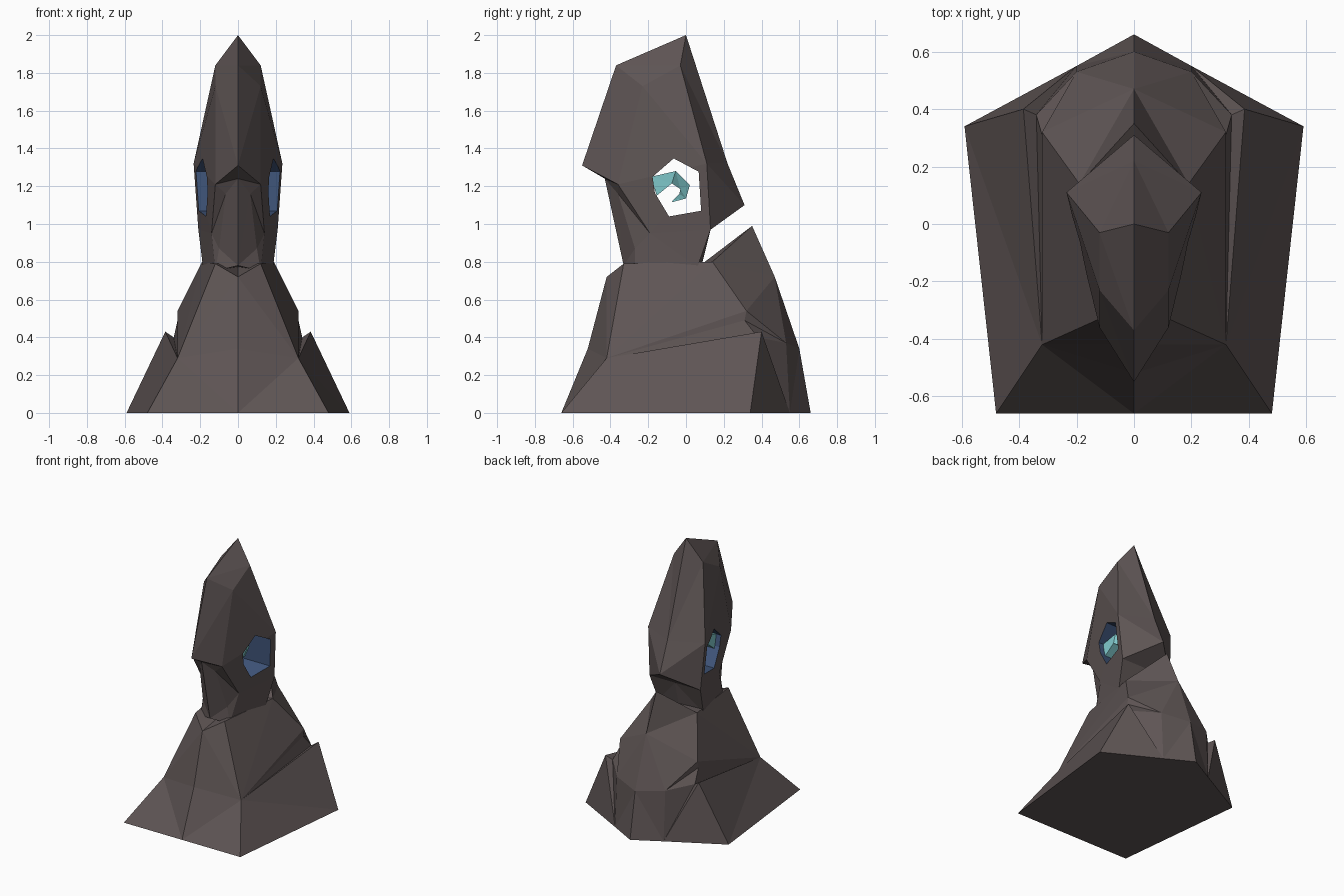
import bpy, bmesh

if "Cube" in bpy.data.objects:
    bpy.data.objects.remove(bpy.data.objects["Cube"])


def material(name, rgb):
    m = bpy.data.materials.new(name)
    m.diffuse_color = (*rgb, 1)
    m.use_nodes = True
    m.node_tree.nodes["Principled BSDF"].inputs["Base Color"].default_value = m.diffuse_color
    return m


STONE = material("dark stone", (.112, .09, .089))
BLUE = material("deep blue", (.055, .098, .21))
TEAL = material("pale teal", (.215, .58, .60))


def finish(name, bm, mats, mat_index=0):
    """Turn a bmesh into a flat-shaded object."""
    bmesh.ops.recalc_face_normals(bm, faces=bm.faces)
    bmesh.ops.triangulate(bm, faces=bm.faces)
    for f in bm.faces:
        f.material_index = mat_index
    me = bpy.data.meshes.new(name)
    bm.to_mesh(me)
    bm.free()
    for m in mats:
        me.materials.append(m)
    ob = bpy.data.objects.new(name, me)
    bpy.context.collection.objects.link(ob)
    return ob


def symmetric(name, points, faces, mats):
    """Closed shape from its +x half: lettered points, faces spelled as words."""
    bm = bmesh.new()
    right = {k: bm.verts.new(p) for k, p in points.items()}
    left = {k: right[k] if p[0] == 0 else bm.verts.new((-p[0], p[1], p[2]))
            for k, p in points.items()}
    for word in faces.split():
        bm.faces.new([right[c] for c in word])
        bm.faces.new([left[c] for c in reversed(word)])
    return finish(name, bm, mats)


# Robe: shoulders, raised rear collar, flared skirt with a folded rear edge
symmetric("robe", {
    'A': (0, -.42, .72), 'B': (.12, -.33, .79), 'C': (.19, .14, .80),
    'D': (0, .35, .99), 'd': (0, .31, .96), 'r': (0, .10, .80),
    'E': (0, .47, .72), 'M': (.32, .32, .54), 'N': (.20, .53, .37),
    'H': (0, .60, .34), 'F': (.32, -.42, .29), 'O': (0, -.52, .34),
    'R': (.32, .31, .49), 'L': (.34, .38, .40), 'G': (.385, .40, .43),
    'P': (.48, -.66, 0), 'Q': (0, -.66, 0), 'S': (.59, .34, 0),
    'K': (.20, .55, 0), 'T': (0, .66, 0),
}, "AOFB BFMC CED CMNHE QPFO PSGF SKG FGL GKL FLR FRM MRN RLKN KTHN "
   "QPSKT ABCr rCd dCD", [STONE])

# Hooded head: pointed hood, overhanging brow, narrow face and neck
head = symmetric("hooded_head", {
    'a': (0, 0, 2), 'b': (.12, -.03, 1.84), 'c': (0, -.37, 1.84),
    'd': (.12, -.23, 1.73), 'e': (0, -.55, 1.31), 'f': (.12, -.36, 1.21),
    'g': (.235, .11, 1.32), 'h': (0, .22, 1.32), 'i': (0, .31, 1.10),
    'j': (.21, .13, .97), 's': (0, .13, .97), 'k': (.185, .06, .77),
    'r': (0, .08, .77), 'l': (.12, -.27, .75), 'm': (.14, -.19, .95),
    'n': (0, -.33, .78), 'o': (0, -.43, 1.24), 'p': (.065, -.36, 1.16),
    'q': (.10, -.27, .87),
}, "abdc cdfe bgfd abgh hgji fgjm efpo opqn pfmq mjk qmkl nql nlkr jskr"
   .replace("jskr", "jsrk") + " ijs", [STONE, BLUE])

# Six-sided eye tunnel cut straight through the head, with blue walls
hole = [(-.065, 1.347), (.067, 1.277), (.08, 1.07),
        (-.09, 1.04), (-.165, 1.165), (-.177, 1.25)]
bm = bmesh.new()
ends = [[bm.verts.new((x, y, z)) for y, z in hole] for x in (-.5, .5)]
bm.faces.new(ends[0])
bm.faces.new(ends[1])
for i in range(6):
    j = (i + 1) % 6
    bm.faces.new((ends[0][i], ends[0][j], ends[1][j], ends[1][i]))
cutter = finish("eye_cutter", bm, [STONE, BLUE], 1)
cutter.hide_render = True
mod = head.modifiers.new("eye tunnel", 'BOOLEAN')
mod.operation = 'DIFFERENCE'
mod.solver = 'EXACT'
mod.object = cutter
bpy.context.view_layer.objects.active = head
bpy.ops.object.modifier_apply(modifier=mod.name)
bpy.data.objects.remove(cutter)

# Teal hook curling inside the tunnel: outer yz, inner yz, half width
sections = [((-.185, 1.25), (-.155, 1.15), .125),
            ((-.055, 1.28), (-.075, 1.215), .12),
            ((.02, 1.205), (-.03, 1.185), .08),
            ((.0, 1.135), (-.035, 1.16), .06),
            ((-.075, 1.115), (-.07, 1.125), .04)]
bm = bmesh.new()
rings = [[bm.verts.new((sx * w, *p)) for sx, p in
          ((1, o), (1, i), (-1, i), (-1, o))] for o, i, w in sections]
bm.faces.new(rings[0])
bm.faces.new(rings[-1])
for r0, r1 in zip(rings, rings[1:]):
    for i in range(4):
        j = (i + 1) % 4
        bm.faces.new((r0[i], r0[j], r1[j], r1[i]))
finish("eye_hook", bm, [TEAL])
